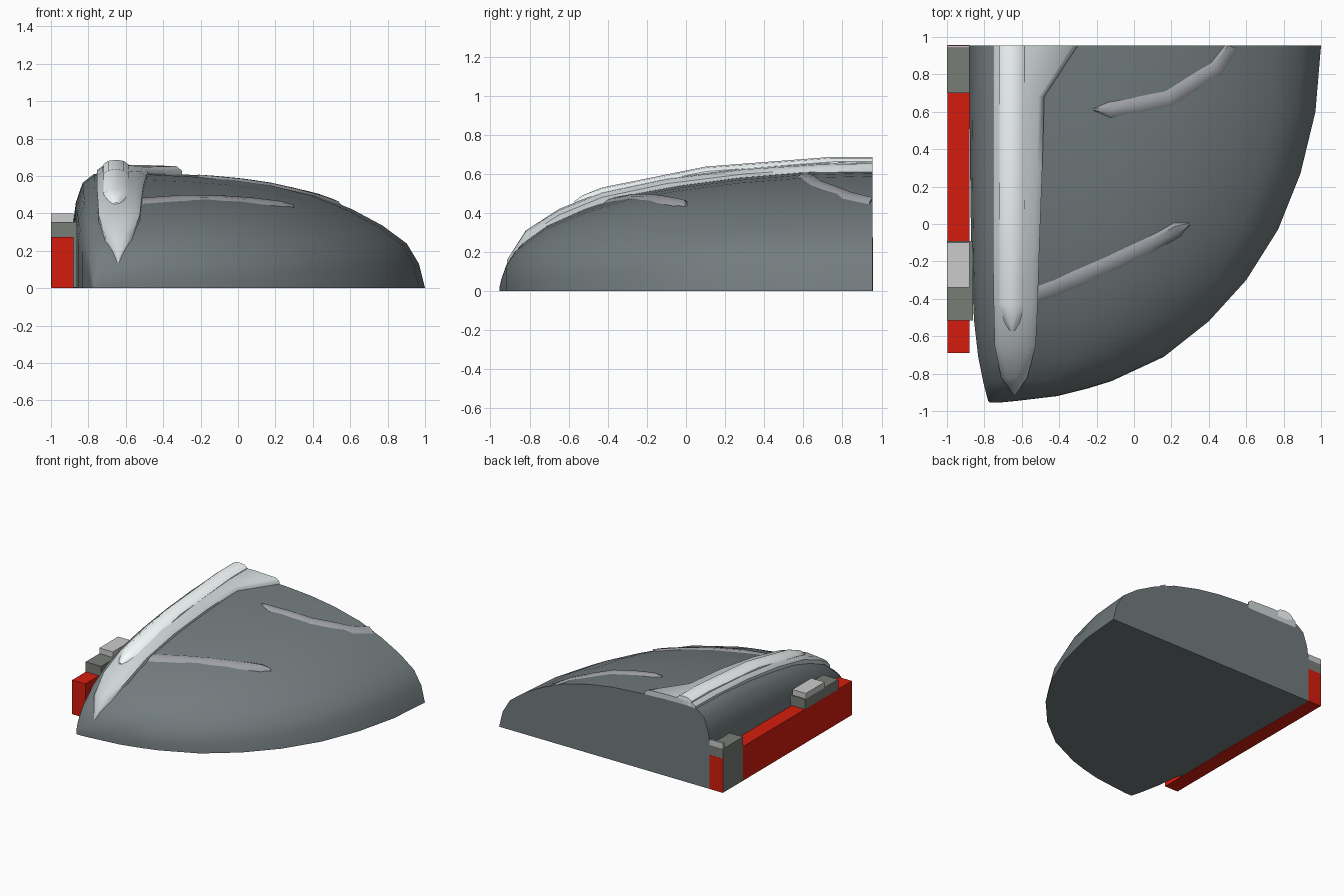
import bpy, bmesh, math
from mathutils import Vector

if "Cube" in bpy.data.objects:
    bpy.data.objects.remove(bpy.data.objects["Cube"])


def material(name, r, g, b):
    m = bpy.data.materials.new(name)
    m.diffuse_color = (r, g, b, 1)
    m.use_nodes = True
    m.node_tree.nodes["Principled BSDF"].inputs["Base Color"].default_value = m.diffuse_color
    return m


SHELL = material("dark_slate", .17, .20, .21)
SPINE = material("pale_silver", .95, 1, 1)
BASE = material("silver", .62, .67, .68)
RIB = material("mid_grey", .34, .35, .38)
CLAMP = material("dark_grey", .19, .205, .18)
CAP = material("light_grey", .67, .67, .66)
RED = material("red", .66, .012, .004)


def lerp(table, v, col=1):
    """Read a column of a sorted table at v."""
    if v <= table[0][0]:
        return table[0][col]
    for a, b in zip(table, table[1:]):
        if v <= b[0]:
            return a[col] + (b[col] - a[col]) * (v - a[0]) / (b[0] - a[0])
    return table[-1][col]


def loft(name, rings, mat, angle=35):
    """Bridge closed rings and cap both ends."""
    bm = bmesh.new()
    vs = [[bm.verts.new(p) for p in r] for r in rings]
    n = len(rings[0])
    for a, b in zip(vs, vs[1:]):
        for i in range(n):
            j = (i + 1) % n
            bm.faces.new((a[i], a[j], b[j], b[i]))
    bm.faces.new(vs[0])
    bm.faces.new(vs[-1][::-1])
    bmesh.ops.remove_doubles(bm, verts=bm.verts, dist=0.0005)
    bmesh.ops.recalc_face_normals(bm, faces=bm.faces)
    me = bpy.data.meshes.new(name)
    bm.to_mesh(me)
    bm.free()
    me.materials.append(mat)
    ob = bpy.data.objects.new(name, me)
    bpy.context.collection.objects.link(ob)
    bpy.context.view_layer.objects.active = ob
    ob.select_set(True)
    bpy.ops.object.shade_smooth_by_angle(angle=math.radians(angle))
    ob.select_set(False)


def box(name, x0, x1, y0, y1, z0, z1, mat):
    ring = lambda y: [(x0, y, z0), (x1, y, z0), (x1, y, z1), (x0, y, z1)]
    loft(name, [ring(y0), ring(y1)], mat, 10)


# Domed shell: y station, crest height, left edge, right edge
STATIONS = [(-.955, .015, -.77, -.72), (-.945, .06, -.78, -.62), (-.92, .13, -.787, -.41),
            (-.88, .195, -.797, -.25), (-.84, .24, -.807, -.12), (-.71, .335, -.833, .16),
            (-.52, .42, -.855, .4), (-.3, .492, -.866, .6), (-.03, .542, -.872, .77),
            (.27, .582, -.876, .89), (.6, .61, -.879, .97), (.955, .62, -.88, 1.0)]
# Cross-section: -1 is the left edge, 0 the crest, 1 the right edge
SECTION = [(-1, 0), (-1, .3), (-1, .58), (-.95, .74), (-.81, .91), (-.58, .985), (-.3, 1), (0, 1),
           (.1, .995), (.25, .975), (.375, .95), (.5, .9), (.64, .81), (.76, .68), (.86, .54),
           (.94, .385), (.98, .21), (1, 0)]


def crest_x(xl, xr):
    return min(-.62, xl + (xr - xl) * .5)


def surface(x, y):
    h, xl, xr = (lerp(STATIONS, y, c) for c in (1, 2, 3))
    c = crest_x(xl, xr)
    t = (x - c) / (xr - c) if x > c else (x - c) / (c - xl)
    return h * lerp(SECTION, t)


rings = []
for y, h, xl, xr in STATIONS:
    c = crest_x(xl, xr)
    rings.append([(c + t * (xr - c if t > 0 else c - xl), y, s * h) for t, s in SECTION])
loft("shell", rings, SHELL, 60)


# Ridges along the crest: y, left, right, top
def ridge(name, rows, depth, bevel, mat):
    rings = []
    for y, l, r, z in rows:
        b = min(bevel, (r - l) * .3)
        rings.append([(l, y, z - depth), (l, y, z - b), (l + b, y, z - b * .25), ((l + r) / 2, y, z),
                      (r - b, y, z - b * .25), (r, y, z - b), (r, y, z - depth)])
    loft(name, rings, mat, 50)


ridge("crest_base", [(-.915, -.645, -.635, .16), (-.82, -.71, -.57, .31), (-.65, -.745, -.525, .42),
                     (-.43, -.75, -.515, .51), (-.1, -.755, -.505, .58), (.3, -.755, -.49, .63),
                     (.68, -.755, -.48, .655), (.955, -.755, -.3, .66)], .08, .03, BASE)
ridge("crest_spine", [(-.57, -.665, -.635, .46), (-.53, -.69, -.61, .49), (-.43, -.72, -.585, .53),
                      (.1, -.72, -.585, .637), (.75, -.72, -.585, .687),
                      (.955, -.72, -.585, .687)], .07, .025, SPINE)


# Raised ribs lying on the shell: x, y, half width
def rib(name, path):
    pts = [Vector(p[:2]) for p in path]
    rings = []
    for i, (x, y, w) in enumerate(path):
        d = (pts[min(i + 1, len(pts) - 1)] - pts[max(i - 1, 0)]).normalized()
        side = Vector((d.y, -d.x))
        ring = []
        for u, dz in ((-1, -.04), (-1, 0), (-.5, .013), (.5, .013), (1, 0), (1, -.04)):
            q = pts[i] + side * u * w
            q.y = min(q.y, .955)
            ring.append((q.x, q.y, surface(q.x, q.y) + dz))
        rings.append(ring)
    loft(name, rings, RIB)


rib("front_rib", [(-.58, -.4, .045), (-.3, -.29, .045), (-.1, -.2, .043),
                  (.08, -.115, .042), (.23, -.03, .04), (.295, 0, .008)])
rib("rear_rib", [(-.215, .612, .006), (-.13, .61, .042), (.03, .64, .042), (.18, .67, .042),
                 (.31, .75, .042), (.44, .83, .042), (.52, .955, .04)])

# Side rail with its clamps
box("side_rail", -.998, -.88, -.69, .956, 0, .275, RED)
box("front_clamp", -1, -.862, -.515, -.09, .275, .355, CLAMP)
box("front_clamp_inner_plate", -.88, -.862, -.515, -.09, .003, .275, CLAMP)
box("front_clamp_cap", -1, -.88, -.34, -.1, .355, .4, CAP)
box("rear_clamp", -1, -.88, .7, .955, .003, .355, CLAMP)
box("rear_clamp_cap", -1, -.88, .94, .955, .355, .4, CAP)
